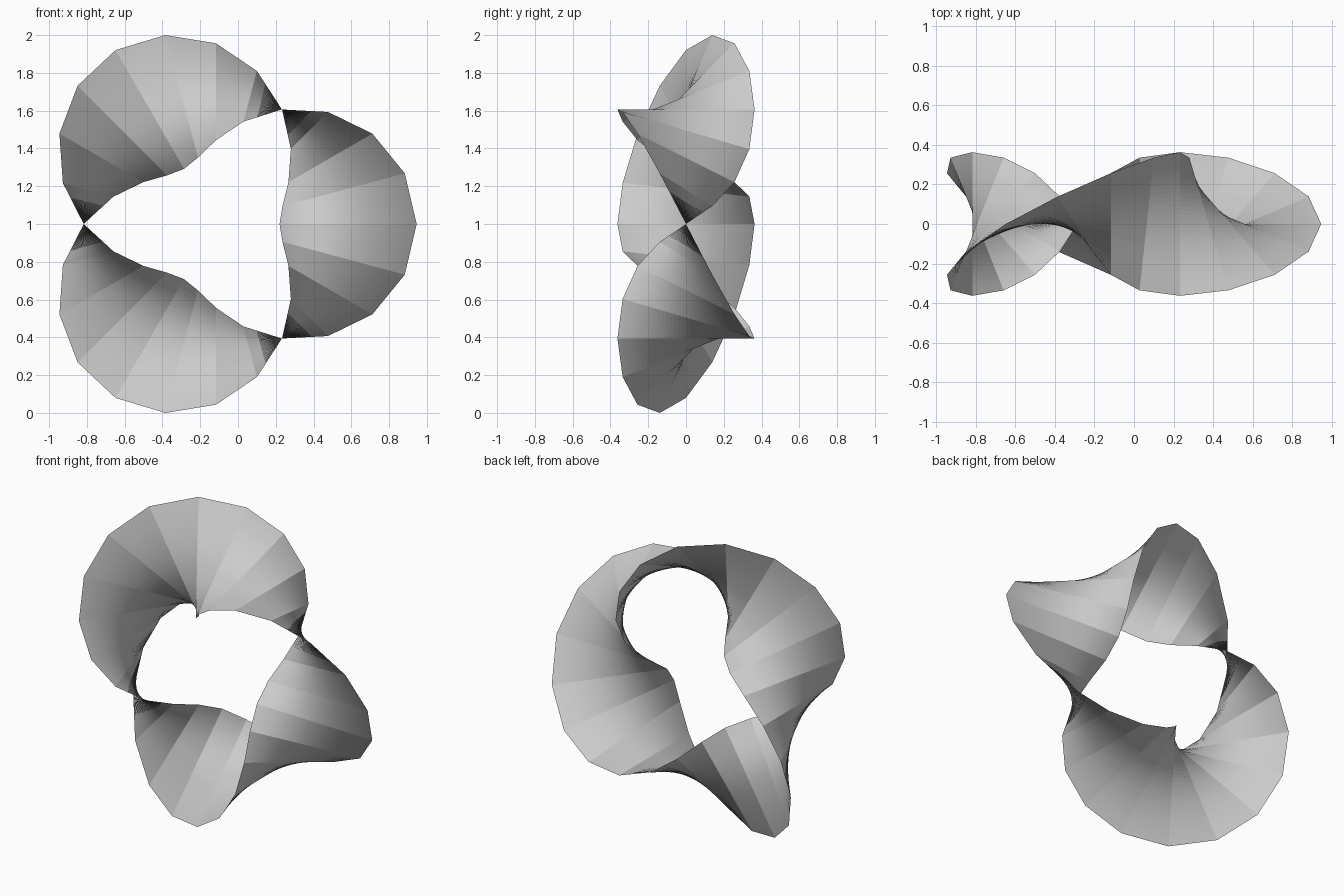
import bpy, bmesh
from math import sin, cos, pi

if "Cube" in bpy.data.objects:
    bpy.data.objects.remove(bpy.data.objects["Cube"])

R, W = 0.70, 0.363      # ring radius, half width of the band
CX, CZ = -0.117, 1.0    # ring centre
SEG, ACROSS = 24, 32    # coarse steps round the ring, fine strips across
HALF_TWISTS = 3

# Grid of points: a straight cross-bar that turns as it travels round the ring
bm = bmesh.new()
rows = []
for i in range(SEG):
    a = 2 * pi * i / SEG
    twist = HALF_TWISTS * a / 2
    row = []
    for j in range(ACROSS + 1):
        t = W * (2 * j / ACROSS - 1)
        r = R + t * cos(twist)
        row.append(bm.verts.new((CX + r * cos(a), -t * sin(twist), CZ + r * sin(a))))
    rows.append(row)
rows.append(rows[0][::-1])   # odd half twists: the band closes flipped

# Flat faces between neighbouring cross-bars
for p, q in zip(rows, rows[1:]):
    for j in range(ACROSS):
        bm.faces.new((p[j], p[j + 1], q[j + 1], q[j]))

mesh = bpy.data.meshes.new("twisted_band")
bm.to_mesh(mesh)
bm.free()
band = bpy.data.objects.new("twisted_band", mesh)
bpy.context.collection.objects.link(band)
